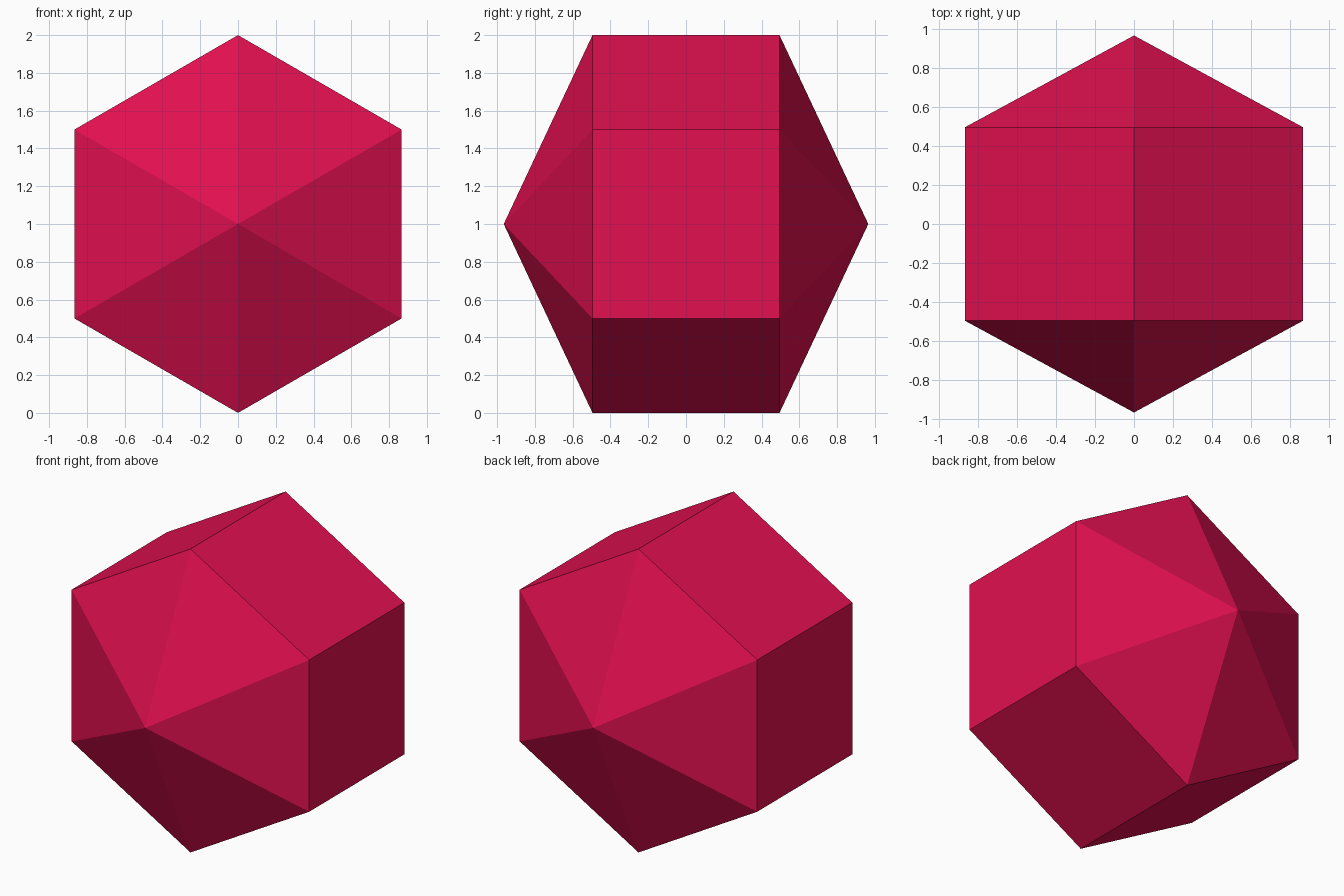
import bpy, bmesh, math

if "Cube" in bpy.data.objects:
    bpy.data.objects.remove(bpy.data.objects["Cube"])

RADIUS, HALF_LEN, APEX = 1.0, 0.495, 0.965

mat = bpy.data.materials.new("crimson")
mat.diffuse_color = (0.75, 0.005, 0.08, 1)
mat.use_nodes = True
mat.node_tree.nodes["Principled BSDF"].inputs["Base Color"].default_value = mat.diffuse_color

bm = bmesh.new()

# Hexagonal rings at both ends of the prism, points up and down
rings = []
for y in (-HALF_LEN, HALF_LEN):
    rings.append([bm.verts.new((RADIUS * math.sin(i * math.pi / 3), y,
                                1 + RADIUS * math.cos(i * math.pi / 3)))
                  for i in range(6)])

# Pyramid tips at front and back
tips = [bm.verts.new((0, y, 1)) for y in (-APEX, APEX)]

# Square side faces and triangular end faces
for i in range(6):
    j = (i + 1) % 6
    bm.faces.new((rings[0][i], rings[0][j], rings[1][j], rings[1][i]))
    for ring, tip in zip(rings, tips):
        bm.faces.new((ring[i], ring[j], tip))
bmesh.ops.recalc_face_normals(bm, faces=bm.faces)

mesh = bpy.data.meshes.new("hexagonal_gem")
bm.to_mesh(mesh)
bm.free()
mesh.materials.append(mat)
bpy.context.collection.objects.link(bpy.data.objects.new("hexagonal_gem", mesh))
